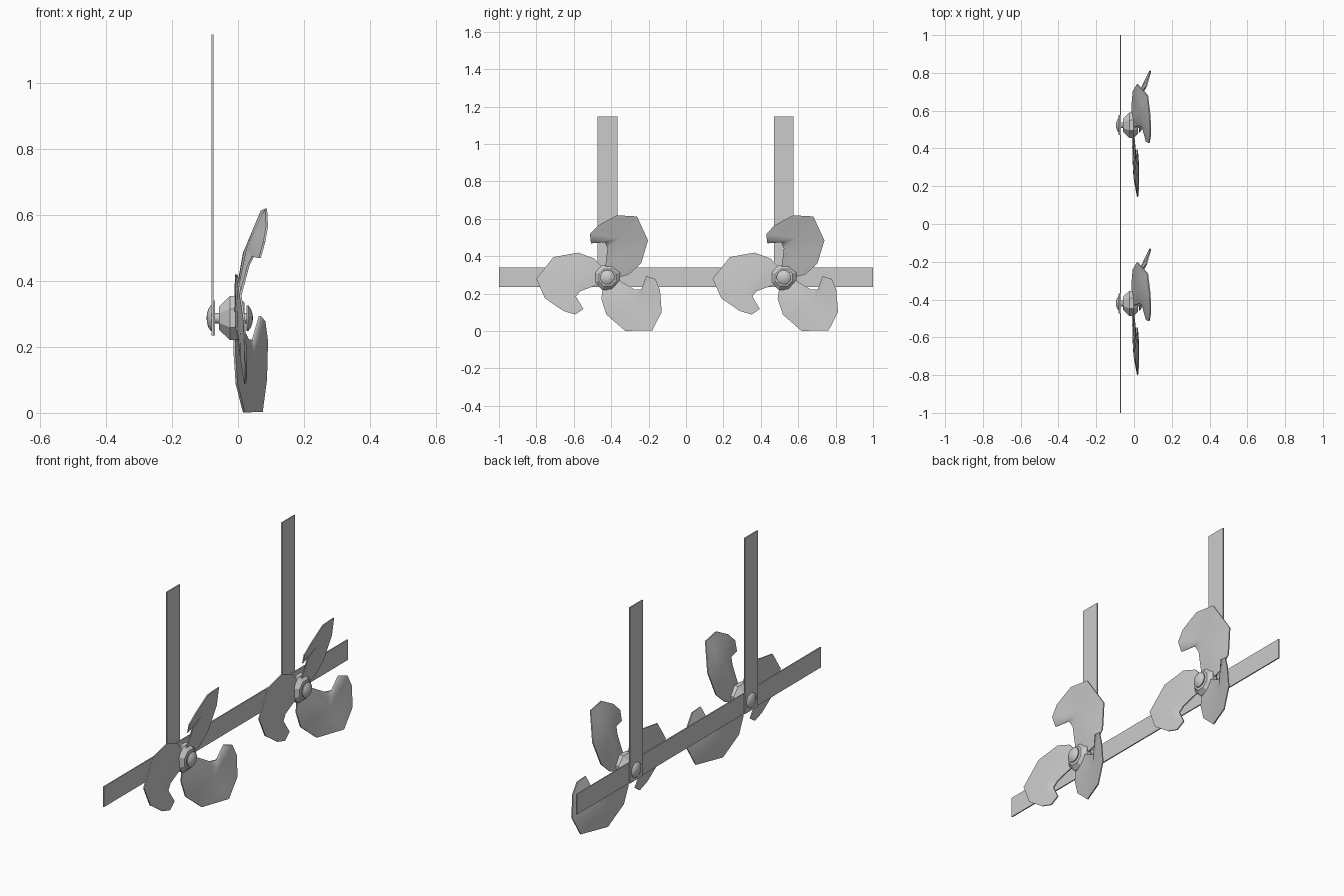
import bpy, bmesh, math
from mathutils import Vector

if "Cube" in bpy.data.objects:
    bpy.data.objects.remove(bpy.data.objects["Cube"])

AXIS_Z = 0.287
HUBS = (-0.42, 0.523)

# blade outline: across, along, forward offset
BLADE = [(-.015, .03, -.005), (-.008, .085, .012), (.0, .155, .03), (-.013, .187, .045),
         (-.088, .182, .066), (-.094, .232, .08), (-.05, .278, .088), (.05, .332, .085),
         (.158, .326, .072), (.217, .198, .018), (.18, .075, -.004), (.115, .016, -.01),
         (.04, -.005, -.012)]
CENTRE = (.07, .21, .034)


def finish(bm, name, angle):
    bmesh.ops.recalc_face_normals(bm, faces=bm.faces)
    me = bpy.data.meshes.new(name)
    bm.to_mesh(me)
    bm.free()
    ob = bpy.data.objects.new(name, me)
    bpy.context.collection.objects.link(ob)
    if angle:
        bpy.ops.object.select_all(action='DESELECT')
        ob.select_set(True)
        bpy.context.view_layer.objects.active = ob
        bpy.ops.object.shade_smooth_by_angle(angle=math.radians(angle))
    return ob


def bar(name, lo, hi):
    bm = bmesh.new()
    bmesh.ops.create_cube(bm, size=1)
    for v in bm.verts:
        v.co = Vector([(a + b) / 2 + c * (b - a) for a, b, c in zip(lo, hi, v.co)])
    finish(bm, name, 0)


def turned(name, y, profile, sides, angle):
    """Solid of revolution about the x direction; profile is (x, radius)."""
    bm = bmesh.new()
    rings = []
    for x, r in profile:
        rings.append([bm.verts.new((x,
                      y + r * math.cos((i + .5) * math.tau / sides),
                      AXIS_Z + r * math.sin((i + .5) * math.tau / sides)))
                      for i in range(sides)])
    for a, b in zip(rings, rings[1:]):
        for i in range(sides):
            j = (i + 1) % sides
            bm.faces.new((a[i], a[j], b[j], b[i]))
    bm.faces.new(rings[0])
    bm.faces.new(rings[-1])
    finish(bm, name, angle)


def blade(name, y, degrees, scale, lean, shift):
    c, s = math.cos(math.radians(degrees)), math.sin(math.radians(degrees))

    def place(p, dx):
        u, v = p[0] * scale, p[1] * scale
        return (p[2] * lean + shift + dx, y + u * c - v * s, AXIS_Z + u * s + v * c)

    bm = bmesh.new()
    n = len(BLADE)
    layers = []
    for side in (-1, 1):
        rim = [bm.verts.new(place(p, side * .003)) for p in BLADE]
        # thicker, cupped middle
        mid = []
        for p in BLADE:
            q = [a * .55 + b * .45 for a, b in zip(p, CENTRE)]
            mid.append(bm.verts.new(place(q, side * .008)))
        hub = bm.verts.new(place(CENTRE, side * .009))
        for i in range(n):
            j = (i + 1) % n
            bm.faces.new((rim[i], rim[j], mid[j], mid[i]))
            bm.faces.new((mid[i], mid[j], hub))
        layers.append(rim)
    a, b = layers
    for i in range(n):
        j = (i + 1) % n
        bm.faces.new((a[i], a[j], b[j], b[i]))
    finish(bm, name, 40)


# mounting bars
bar("horizontal_bar", (-.075, -1, .235), (-.069, 1, .34))
for k, y in enumerate(HUBS, 1):
    bar(f"upright_bar_{k}", (-.081, y - .053, .235), (-.075, y + .053, 1.147))

# propellers with hub, shaft and bolts
for k, y in enumerate(HUBS, 1):
    turned(f"hub_{k}", y, [(-.057, .038), (-.025, .072), (-.002, .072), (.02, .05)], 8, 0)
    turned(f"shaft_{k}", y, [(-.08, .016), (.032, .016)], 12, 40)
    turned(f"front_bolt_{k}", y, [(.026, .039), (.031, .039), (.039, .028), (.044, .014), (.045, .003)], 14, 40)
    turned(f"rear_bolt_{k}", y, [(-.081, .039), (-.084, .037), (-.09, .027), (-.094, .014), (-.095, .003)], 14, 40)
    blade(f"top_blade_{k}", y, 0, 1, 1, 0)
    blade(f"left_blade_{k}", y, 117, 1.05, .32, -.004)
    blade(f"right_blade_{k}", y, -114, 1.025, 1, 0)
